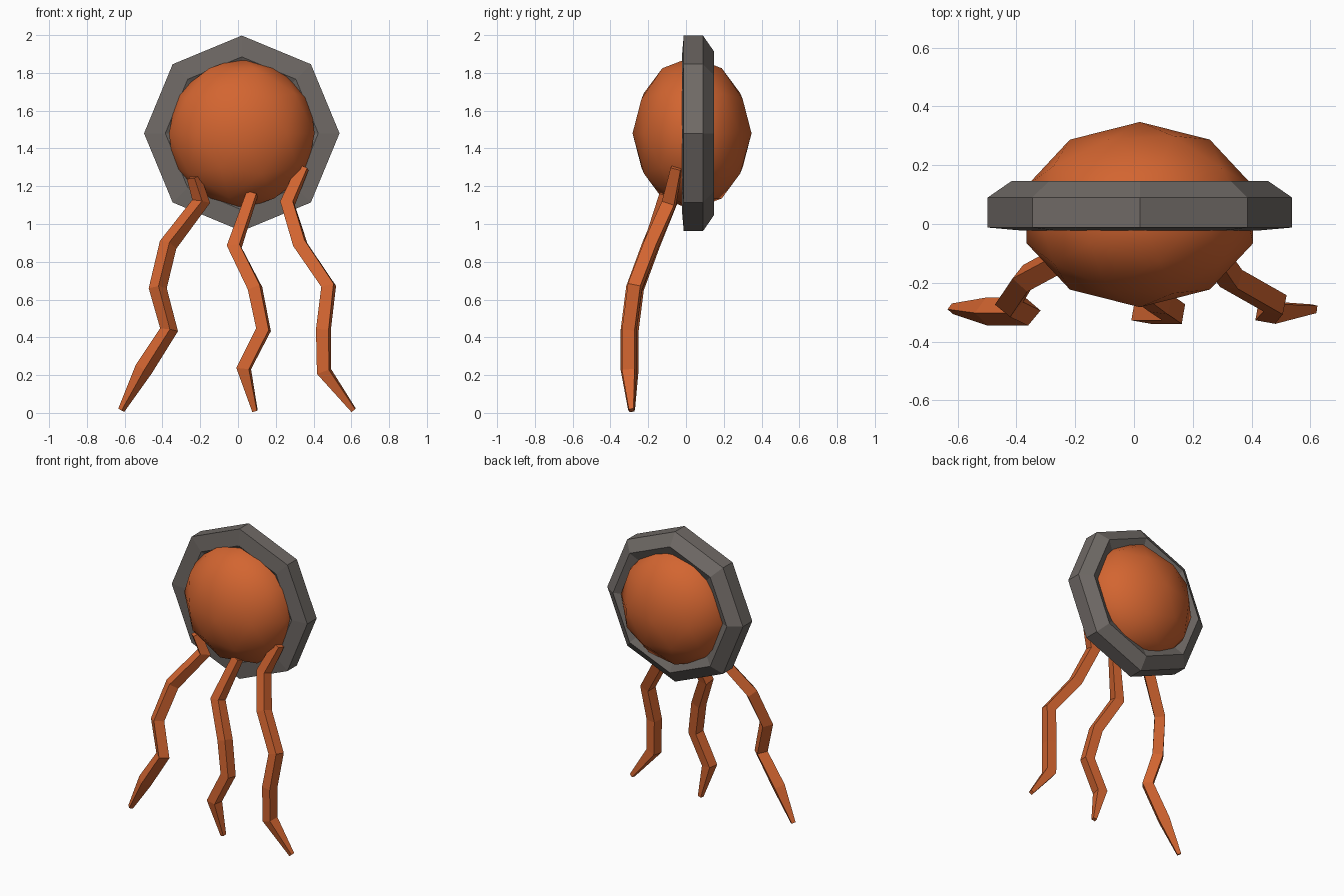
import bpy, bmesh, math
from mathutils import Vector

if "Cube" in bpy.data.objects:
    bpy.data.objects.remove(bpy.data.objects["Cube"])

CX, CZ = 0.02, 1.48  # body centre


def material(name, rgb):
    m = bpy.data.materials.new(name)
    m.diffuse_color = (*rgb, 1)
    m.use_nodes = True
    m.node_tree.nodes["Principled BSDF"].inputs["Base Color"].default_value = m.diffuse_color
    return m


orange = material("orange", (0.65, 0.13, 0.03))
grey = material("warm grey", (0.16, 0.143, 0.132))


def finish(bm, name, mat):
    bmesh.ops.recalc_face_normals(bm, faces=bm.faces)
    me = bpy.data.meshes.new(name)
    bm.to_mesh(me)
    bm.free()
    me.materials.append(mat)
    ob = bpy.data.objects.new(name, me)
    bpy.context.collection.objects.link(ob)
    return ob


def bridge(bm, a, b):
    n = len(a)
    for i in range(n):
        j = (i + 1) % n
        bm.faces.new((a[i], a[j], b[j], b[i]))


# Body: smooth, flattened ball
bpy.ops.mesh.primitive_ico_sphere_add(subdivisions=2, radius=0.405, location=(CX, 0.032, CZ))
body = bpy.context.object
body.name = "body"
body.scale.y = 0.315 / 0.405
body.data.materials.append(orange)
bpy.ops.object.shade_smooth()

# Ring: octagonal band around the body, chamfered at the back (radius, y)
profile = [(0.405, -0.022), (0.5175, -0.012), (0.5175, 0.09),
           (0.435, 0.147), (0.365, 0.115), (0.365, 0.0)]
bm = bmesh.new()
loops = []
for r, y in profile:
    loops.append([bm.verts.new((CX + r * math.sin(k * math.pi / 4), y,
                                CZ + r * math.cos(k * math.pi / 4))) for k in range(8)])
for i, loop in enumerate(loops):
    bridge(bm, loop, loops[(i + 1) % len(loops)])
finish(bm, "ring", grey)


# Legs: crooked four-sided limbs tapering to a tip
def leg(name, points, phase):
    bm = bmesh.new()
    pts = [Vector(p) for p in points]
    rings = []
    for i, p in enumerate(pts):
        before = (p - pts[i - 1]).normalized() if i else Vector()
        after = (pts[i + 1] - p).normalized() if i + 1 < len(pts) else Vector()
        turn = Vector((0, 0, -1)).rotation_difference((before + after).normalized())
        r = 0.018 if i == len(pts) - 1 else 0.038 if i == 0 else 0.048
        ring = []
        for k in range(4):
            a = math.radians(phase + 90 * k)
            ring.append(bm.verts.new(p + turn @ Vector((r * math.cos(a), r * math.sin(a), 0))))
        if rings:
            bridge(bm, rings[-1], ring)
        rings.append(ring)
    bm.faces.new(rings[0])
    bm.faces.new(rings[-1])
    finish(bm, name, orange)


leg("left_leg", [(-0.235, -0.12, 1.25), (-0.195, -0.09, 1.12), (-0.37, -0.185, 0.89),
                 (-0.425, -0.27, 0.66), (-0.365, -0.298, 0.44), (-0.5, -0.298, 0.23),
                 (-0.618, -0.288, 0.014)], 5)
leg("middle_leg", [(0.075, -0.11, 1.16), (-0.02, -0.19, 0.88), (0.09, -0.27, 0.66),
                   (0.135, -0.3, 0.44), (0.03, -0.3, 0.235), (0.09, -0.288, 0.009)], 35)
leg("right_leg", [(0.345, -0.05, 1.3), (0.262, -0.09, 1.11), (0.33, -0.185, 0.89),
                  (0.48, -0.27, 0.67), (0.452, -0.3, 0.44), (0.455, -0.3, 0.22),
                  (0.612, -0.288, 0.014)], 35)
